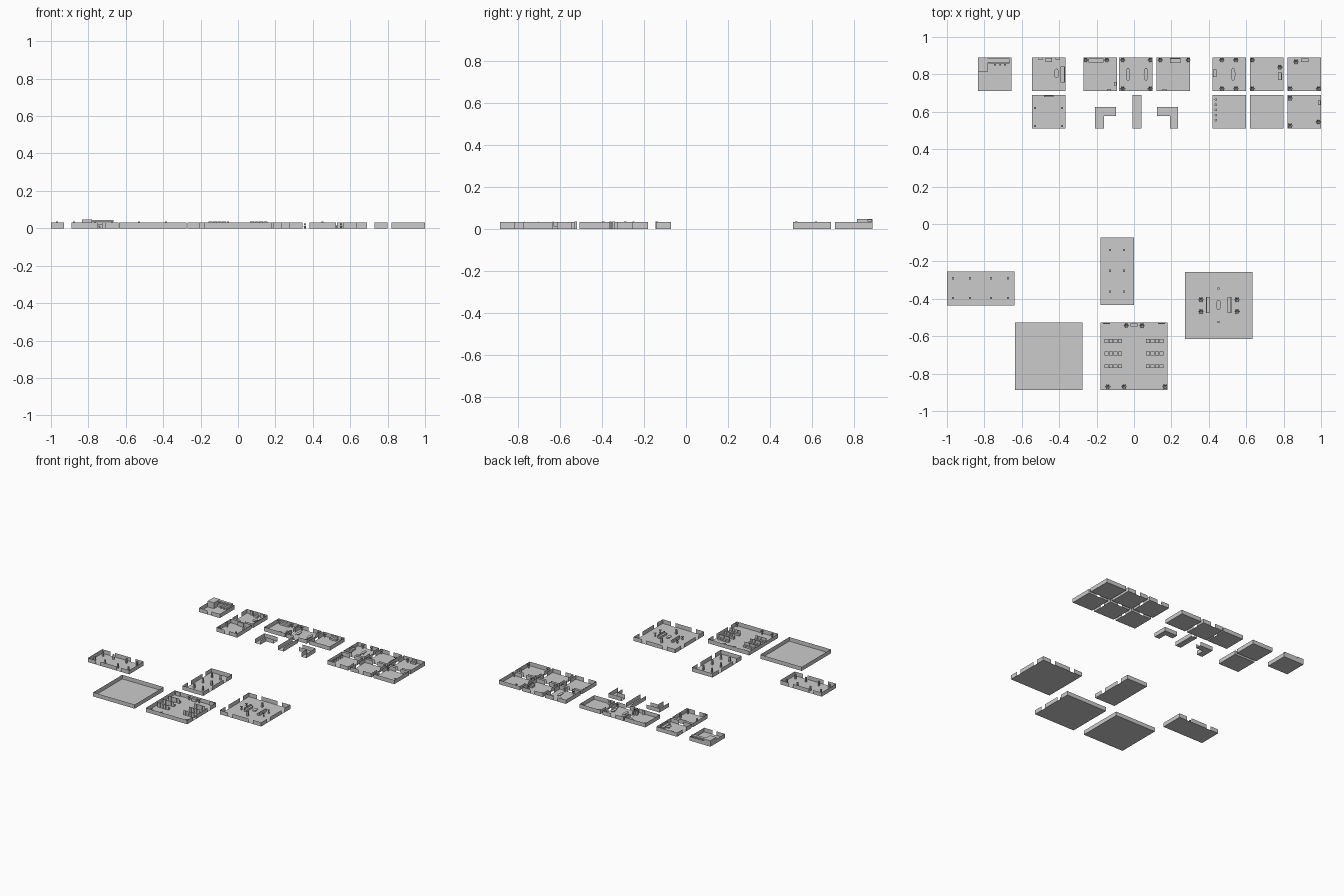
import bpy, bmesh, math
from mathutils import Matrix, Vector

if "Cube" in bpy.data.objects:
    bpy.data.objects.remove(bpy.data.objects["Cube"])

H = 0.032      # wall height
U = 0.18       # one tile unit
DW = 0.019     # half door width
TOP = 0.036    # prop height


def finish(bm, name, loc=(0, 0, 0)):
    me = bpy.data.meshes.new(name)
    bm.to_mesh(me)
    bm.free()
    ob = bpy.data.objects.new(name, me)
    ob.location = loc
    bpy.context.collection.objects.link(ob)
    return ob


def quad(bm, pts):
    bm.faces.new([bm.verts.new(p) for p in pts])


def wall(bm, a, b, doors=()):
    """Thin wall from a to b, doors given as distances along it."""
    a, b = Vector((*a, 0)), Vector((*b, 0))
    length = (b - a).length
    d = (b - a) / length
    up = Vector((0, 0, H))
    s = 0
    for e0, e1 in [(c - DW, c + DW) for c in sorted(doors)] + [(length, length)]:
        p, q = a + d * s, a + d * e0
        quad(bm, [p, p + up, q + up, q])
        s = e1


def tray(name, cx, cy, nx=1, ny=1, doors=''):
    """Open room: floor and four walls; doors sit at unit centres of sides N S E W."""
    bm = bmesh.new()
    x, y = nx * U / 2, ny * U / 2
    quad(bm, [(-x, -y, 0), (x, -y, 0), (x, y, 0), (-x, y, 0)])
    for side, a, b, n in (('S', (-x, -y), (x, -y), nx), ('N', (-x, y), (x, y), nx),
                          ('W', (-x, -y), (-x, y), ny), ('E', (x, -y), (x, y), ny)):
        wall(bm, a, b, [U * (i + 0.5) for i in range(n)] if side in doors else ())
    finish(bm, name, (cx, cy, 0))


def corridor(name, outline, open_edges):
    """Corridor: polygon floor, walls on all edges except the open ends."""
    bm = bmesh.new()
    quad(bm, [(x, y, 0) for x, y in outline])
    for i, p in enumerate(outline):
        if i not in open_edges:
            wall(bm, p, outline[(i + 1) % len(outline)])
    finish(bm, name)


def box(name, x, y, sx, sy, h=TOP, z=0):
    bm = bmesh.new()
    bmesh.ops.create_cube(bm, size=1, matrix=Matrix.Translation((0, 0, z + h / 2))
                          @ Matrix.Diagonal((sx, sy, h, 1)))
    finish(bm, name, (x, y, 0))


def round_prop(name, x, y, rx, ry, h, seg=12, z=0):
    bm = bmesh.new()
    bmesh.ops.create_cone(bm, cap_ends=True, segments=seg, radius1=1, radius2=1, depth=1,
                          matrix=Matrix.Translation((0, 0, z + h / 2)) @ Matrix.Diagonal((rx, ry, h, 1)))
    finish(bm, name, (x, y, 0))


def table(x, y, rx, ry):
    round_prop('table_top', x, y, rx, ry, 0.003, 16, 0.012)
    round_prop('table_leg', x, y, 0.005, 0.005, 0.012, 8)


def plant(x, y):
    """Potted plant: tapered pot with a ring of pointed leaves."""
    bm = bmesh.new()
    bmesh.ops.create_cone(bm, cap_ends=True, segments=8, radius1=0.005, radius2=0.007, depth=0.012,
                          matrix=Matrix.Translation((0, 0, 0.006)))
    for i in range(6):
        r = Matrix.Rotation(i * math.tau / 6, 3, 'Z')
        quad(bm, [r @ Vector(p) for p in ((0, 0, 0.012), (0.008, 0.004, 0.027),
                                         (0.014, 0, 0.025), (0.008, -0.004, 0.027))])
    finish(bm, 'plant', (x, y, 0))


# Small rooms
for name, x, y, doors in (
        ('bar_room', -0.745, 0.80, 'S'), ('dining_room', -0.455, 0.80, 'SW'),
        ('pillar_room', -0.455, 0.60, 'S'), ('bed_room', -0.18, 0.80, 'E'),
        ('hall_room', 0.01, 0.80, 'NSEW'), ('study_room', 0.21, 0.80, 'W'),
        ('meeting_room', 0.51, 0.80, 'NSE'), ('office_room', 0.71, 0.80, 'NSW'),
        ('guest_room', 0.91, 0.80, 'SW'), ('store_room', 0.51, 0.60, 'NSE'),
        ('crossing_room', 0.71, 0.60, 'NSEW'), ('corner_room', 0.91, 0.60, 'NW')):
    tray(name, x, y, doors=doors)

# Large rooms
tray('wide_pillar_hall', -0.82, -0.345, 2, 1, 'NS')
tray('long_pillar_hall', -0.09, -0.252, 1, 2, 'EW')
tray('empty_hall', -0.456, -0.707, 2, 2)
tray('bench_hall', 0, -0.707, 2, 2, 'E')
tray('great_hall', 0.453, -0.436, 2, 2, 'NSEW')

# Corridors
corridor('corner_corridor_left', [(-0.209, 0.51), (-0.161, 0.51), (-0.161, 0.578), (-0.096, 0.578),
                                  (-0.096, 0.626), (-0.209, 0.626)], (0, 3))
corridor('straight_corridor', [(-0.008, 0.51), (0.04, 0.51), (0.04, 0.69), (-0.008, 0.69)], (0, 2))
corridor('corner_corridor_right', [(0.193, 0.51), (0.235, 0.51), (0.235, 0.626), (0.123, 0.626),
                                   (0.123, 0.578), (0.193, 0.578)], (0, 3))

# Square pillars
pillars = [(x, y) for x in (-0.968, -0.877, -0.765, -0.674) for y in (-0.29, -0.395)]
pillars += [(x, y) for x in (-0.128, -0.053) for y in (-0.14, -0.25, -0.36)]
pillars += [(x, y) for x in (-0.529, -0.385) for y in (0.62, 0.525)]
pillars += [(0.452, -0.345), (0.452, -0.525)]
for x, y in pillars:
    box('pillar', x, y, 0.011, 0.011)

# Plants
plants = [(x, y) for x in (0.358, 0.551) for y in (-0.405, -0.468)]
plants += [(x, y) for x in (-0.06, 0.087, 0.47, 0.545) for y in (0.877, 0.723)]
plants += [(-0.14, -0.87), (-0.053, -0.87), (0.166, -0.87), (-0.042, -0.543), (0.043, -0.543),
           (-0.258, 0.877), (-0.145, 0.877), (0.14, 0.877), (0.29, 0.877), (0.632, 0.877),
           (0.632, 0.723), (0.78, 0.838), (0.866, 0.867), (0.834, 0.723), (0.987, 0.723),
           (0.834, 0.672), (0.834, 0.525), (0.985, 0.545)]
for x, y in plants:
    plant(x, y)

# Rows of seats with backs in the bench hall
for y in (-0.625, -0.692, -0.76):
    for s in (-1, 1):
        for i in range(4):
            x = s * (0.075 + i * 0.024)
            box('seat', x, y, 0.021, 0.018, 0.014)
            box('seat_back', x, y - 0.009, 0.021, 0.003, TOP)
for s in (-1, 1):
    box('wall_shelf', s * 0.147, -0.532, 0.04, 0.006, 0.03)
box('altar', 0, -0.54, 0.04, 0.018, 0.022)

# Tables
table(0.452, -0.433, 0.014, 0.027)
table(-0.414, 0.805, 0.014, 0.026)
for x in (-0.032, 0.064, 0.53):
    table(x, 0.80, 0.012, 0.036)

# Benches, beds and desks with backs: x, y, size x, size y, back direction
for name, x, y, sx, sy, bx, by in (
        ('bench', 0.395, -0.433, 0.02, 0.085, -1, 0), ('bench', 0.51, -0.433, 0.02, 0.085, 1, 0),
        ('bench', -0.382, 0.80, 0.024, 0.085, 1, 0), ('bed', -0.203, 0.874, 0.08, 0.022, 0, 1),
        ('desk', 0.22, 0.874, 0.055, 0.025, 0, 1), ('desk', -0.455, 0.877, 0.035, 0.022, 0, 1),
        ('desk', 0.432, 0.805, 0.02, 0.04, -1, 0), ('desk', 0.78, 0.79, 0.02, 0.04, 1, 0),
        ('desk', 0.914, 0.875, 0.04, 0.02, 0, 1)):
    box(name, x, y, sx, sy, 0.014)
    box(name + '_back', x + bx * (sx / 2 - 0.002), y + by * (sy / 2 - 0.002),
        0.004 if bx else sx, 0.004 if by else sy, 0.026)

# Small cabinets and shelves against walls
for x, y, sx, sy in ((-0.50, 0.884, 0.025, 0.01), (-0.407, 0.884, 0.025, 0.01), (-0.455, 0.684, 0.05, 0.008),
                     (-0.134, 0.717, 0.02, 0.01), (-0.1, 0.75, 0.012, 0.02), (0.163, 0.717, 0.02, 0.01),
                     (0.99, 0.648, 0.012, 0.025)):
    box('cabinet', x, y, sx, sy, 0.03)

# Bar corner: tall corner block, back shelf, counter and stools
box('corner_block', -0.807, 0.8525, 0.054, 0.075, 0.046)
box('back_shelf', -0.722, 0.875, 0.115, 0.022, 0.01, 0.035)
box('bar_counter', -0.722, 0.868, 0.112, 0.02, 0.02)
for x in (-0.743, -0.717, -0.69):
    round_prop('stool', x, 0.851, 0.006, 0.006, 0.012)

# Row of barrels
for i in range(5):
    round_prop('barrel', 0.438, 0.665 - i * 0.0275, 0.007, 0.007, 0.018)
